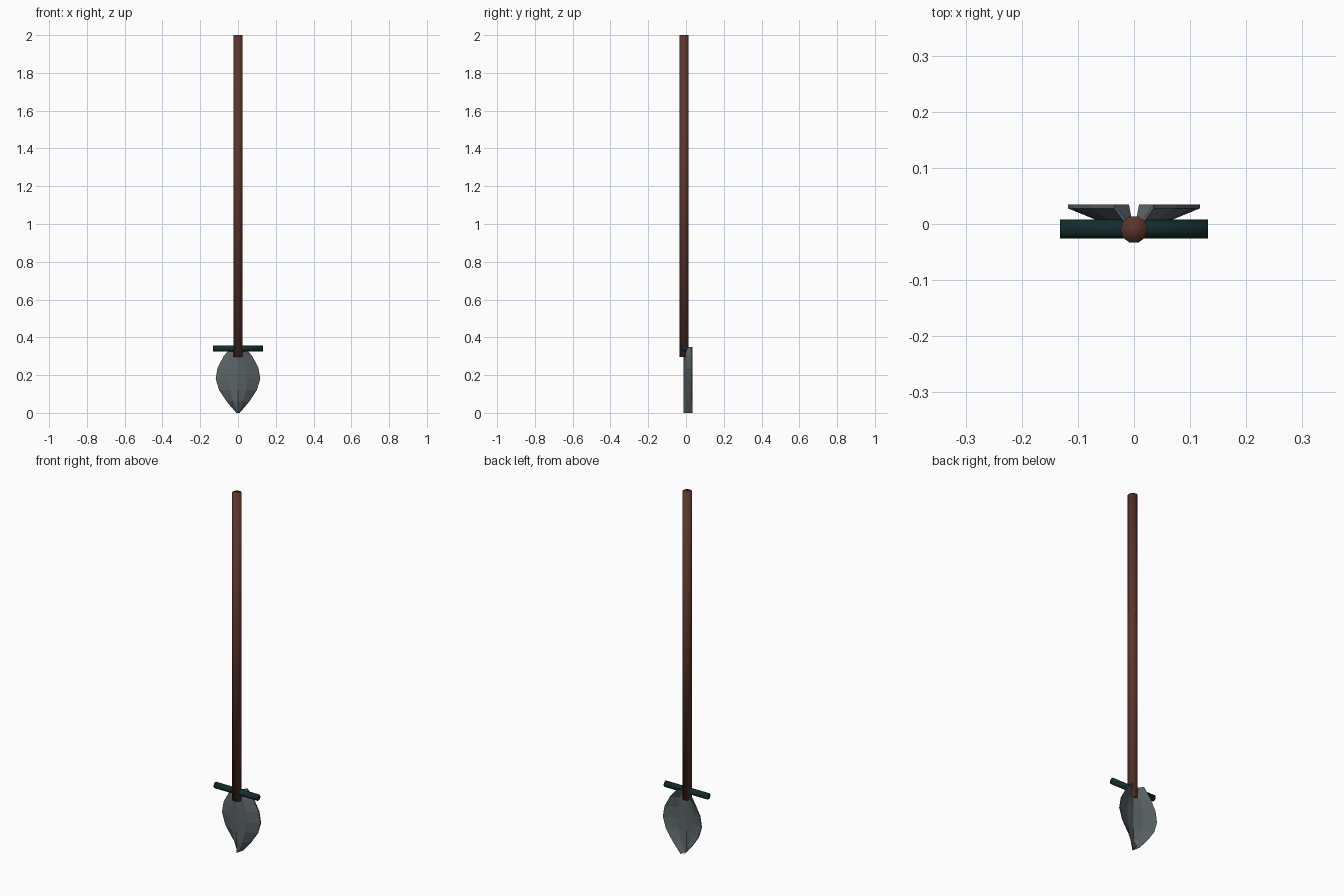
import bpy, bmesh, math
from mathutils import Matrix

if "Cube" in bpy.data.objects:
    bpy.data.objects.remove(bpy.data.objects["Cube"])


def material(name, rgb):
    m = bpy.data.materials.new(name)
    m.diffuse_color = (*rgb, 1)
    m.use_nodes = True
    m.node_tree.nodes["Principled BSDF"].inputs["Base Color"].default_value = m.diffuse_color
    return m


wood = material("brown wood", (0.105, 0.035, 0.022))
steel = material("grey steel", (0.105, 0.127, 0.135))
teal = material("dark teal", (0.007, 0.026, 0.026))


def finish(name, bm, mat, smooth):
    bmesh.ops.recalc_face_normals(bm, faces=bm.faces[:])
    me = bpy.data.meshes.new(name)
    for f in bm.faces:
        f.smooth = smooth
    bm.to_mesh(me)
    bm.free()
    me.materials.append(mat)
    ob = bpy.data.objects.new(name, me)
    bpy.context.collection.objects.link(ob)
    return ob


def rod(name, radius, length, centre, rotation, mat):
    bm = bmesh.new()
    bmesh.ops.create_cone(bm, cap_ends=True, segments=10, radius1=radius,
                          radius2=radius, depth=length,
                          matrix=Matrix.Translation(centre) @ rotation)
    return finish(name, bm, mat, True)


# Long shaft and the short crossbar over the blade
rod("shaft", 0.0245, 1.705, (0, -0.010, 1.1475),
    Matrix.Rotation(math.radians(18), 4, 'Z'), wood)
rod("crossbar", 0.017, 0.264, (0, -0.009, 0.341),
    Matrix.Rotation(math.radians(90), 4, 'Y'), teal)

# Leaf-shaped blade: a folded V section swept up through varying half widths
outline = [(0, 0.009), (0.06, 0.060), (0.12, 0.100), (0.18, 0.118),
           (0.24, 0.108), (0.30, 0.076), (0.35, 0.035)]
front = [(-1, 0.028), (-0.42, 0.0), (0, -0.012), (0.42, 0.0), (1, 0.028)]
back = [(1, 0.0345), (0.42, 0.007), (0, -0.004), (-0.42, 0.007), (-1, 0.0345)]
section = front + back
bm = bmesh.new()
rings = [[bm.verts.new((u * w, y, z)) for u, y in section] for z, w in outline]
n = len(section)
for a, b in zip(rings, rings[1:]):
    for i in range(n):
        j = (i + 1) % n
        bm.faces.new((a[i], a[j], b[j], b[i]))
# Close the rims at the tip and the top, strip by strip
for r in (rings[0], rings[-1]):
    for i in range(4):
        bm.faces.new((r[i], r[i + 1], r[n - 2 - i], r[n - 1 - i]))
finish("blade", bm, steel, False)
